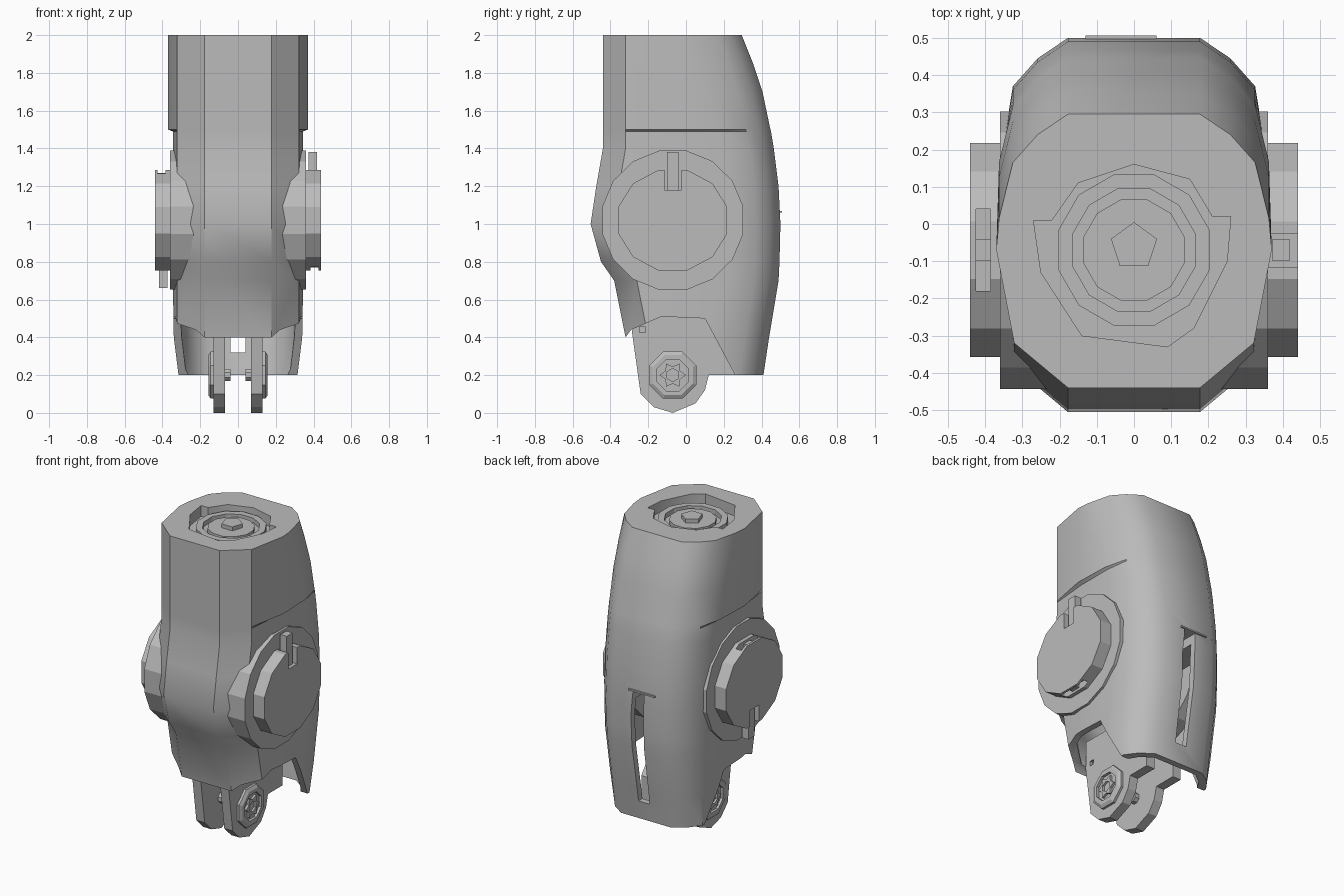
import bpy, bmesh, math

if "Cube" in bpy.data.objects:
    bpy.data.objects.remove(bpy.data.objects["Cube"], do_unlink=True)

grey = bpy.data.materials.new("plain grey")
grey.use_nodes = True
grey.diffuse_color = (0.5, 0.5, 0.5, 1)
grey.node_tree.nodes["Principled BSDF"].inputs["Base Color"].default_value = (0.5, 0.5, 0.5, 1)


def loft(name, rings):
    """Skin a list of equally long 3D rings and cap both ends."""
    bm = bmesh.new()
    loops = [[bm.verts.new(p) for p in ring] for ring in rings]
    n = len(loops[0])
    for a, b in zip(loops, loops[1:]):
        for i in range(n):
            j = (i + 1) % n
            bm.faces.new((a[i], a[j], b[j], b[i]))
    bm.faces.new(loops[0])
    bm.faces.new(loops[-1])
    bmesh.ops.recalc_face_normals(bm, faces=bm.faces)
    mesh = bpy.data.meshes.new(name)
    bm.to_mesh(mesh)
    bm.free()
    mesh.materials.append(grey)
    obj = bpy.data.objects.new(name, mesh)
    bpy.context.collection.objects.link(obj)
    return obj


def prism(name, pts, axis, lo, hi):
    """Extrude a 2D outline along an axis."""
    place = {"x": lambda p, d: (d, p[0], p[1]),
             "y": lambda p, d: (p[0], d, p[1]),
             "z": lambda p, d: (p[0], p[1], d)}[axis]
    return loft(name, [[place(p, d) for p in pts] for d in (lo, hi)])


def ngon(cu, cv, ru, rv, n, turn=0.5):
    angles = [2 * math.pi * (i + turn) / n for i in range(n)]
    return [(cu + ru * math.cos(a), cv + rv * math.sin(a)) for a in angles]


def rect(u0, u1, v0, v1):
    return [(u0, v0), (u1, v0), (u1, v1), (u0, v1)]


def cut(obj, cutter):
    cutter.hide_render = True
    mod = obj.modifiers.new("cut", "BOOLEAN")
    mod.operation, mod.solver, mod.object = "DIFFERENCE", "EXACT", cutter
    bpy.ops.object.select_all(action="DESELECT")
    bpy.context.view_layer.objects.active = obj
    obj.select_set(True)
    bpy.ops.object.modifier_apply(modifier=mod.name)
    bpy.data.objects.remove(cutter, do_unlink=True)


def section(z, w, front, back, inset=0):
    """Rounded body cross-section, mirrored left to right."""
    f, b, w, full = front + inset, back - inset, w - inset, 0.37 - inset
    half = [(0.48, b), (0.70, b - 0.055), (0.88, b - 0.13), (0.98, b - 0.28),
            (1.0, -0.07), (0.87, f + 0.12), (0.48, f)]
    right = [(min(k * full, w), y, z) for k, y in half]
    return right + [(-x, y, z) for x, y, z in reversed(right)]


# Body shell: height, half width, front, back
stations = [(0.2, 0.315, -0.30, 0.41), (0.4, 0.34, -0.32, 0.44), (0.7, 0.345, -0.38, 0.49),
            (0.8, 0.345, -0.45, 0.495), (1.0, 0.35, -0.505, 0.5), (1.2, 0.35, -0.475, 0.49),
            (1.4, 0.345, -0.44, 0.465), (1.49, 0.345, -0.44, 0.45), (1.5, 0.37, -0.44, 0.447),
            (1.7, 0.37, -0.44, 0.405), (1.85, 0.37, -0.44, 0.355), (2.0, 0.37, -0.44, 0.295)]
body = loft("body_shell", [section(*s) for s in stations])

# Hollow underside, shaped lower edge and rear slot
hollow = [(0.1,) + stations[0][1:]] + stations[:5]
cut(body, loft("hollow_cutter", [section(*s, inset=0.04) for s in hollow]))
cut(body, prism("edge_cutter", [(-0.6, 0.4), (-0.32, 0.4), (-0.29, 0.44), (-0.13, 0.51),
                                (0.1, 0.5), (0.26, 0.2), (0.26, 0.05), (-0.6, 0.05)], "x", -1, 1))
cut(body, prism("slot_cutter", [(-0.04, 0.32), (0.04, 0.32), (0.045, 0.9), (0.03, 1.06),
                                (-0.05, 1.06), (-0.045, 0.9)], "y", 0.2, 0.7))
prism("slot_lip", rect(-0.13, 0.06, 1.06, 1.07), "y", 0.48, 0.507)

# Stepped socket in the top
cut(body, prism("socket_cutter", [(-0.27, 0.01), (-0.22, 0.01), (-0.15, 0.11), (0, 0.16),
                                  (0.15, 0.12), (0.21, 0.02), (0.26, 0.02), (0.25, -0.1),
                                  (0.16, -0.28), (0.09, -0.33), (-0.14, -0.3), (-0.25, -0.13)],
                "z", 1.93, 2.1))
ring = prism("socket_ring", ngon(0, -0.07, 0.21, 0.21, 12), "z", 1.92, 1.97)
cut(ring, prism("ring_cutter", ngon(0, -0.07, 0.17, 0.17, 12), "z", 1.94, 2.1))
prism("socket_hub", ngon(0, -0.07, 0.14, 0.14, 12), "z", 1.92, 1.965)
prism("socket_post", ngon(0, -0.06, 0.065, 0.065, 5, 0.25), "z", 1.92, 1.99)

bpy.ops.object.select_all(action="DESELECT")
body.select_set(True)
bpy.context.view_layer.objects.active = body
bpy.ops.object.shade_smooth_by_angle(angle=math.radians(38))

# Pivot discs: the right side is turned upside down
CY, CZ = -0.07, 1.02
for side, label in ((1, "left"), (-1, "right")):
    def band(a, b):
        return sorted((CZ + side * a, CZ + side * b))

    prism(label + "_pivot_disc", ngon(CY, CZ, 0.38, 0.375, 16), "x", side * 0.2, side * 0.36)
    cap = prism(label + "_pivot_cap", ngon(CY, CZ, 0.298, 0.275, 12), "x", side * 0.34, side * 0.44)
    cut(cap, prism("notch_cutter", rect(CY - 0.045, CY + 0.045, *band(0.16, 0.4)),
                   "x", side * 0.362, side * 0.6))
    cut(cap, prism("pocket_cutter", rect(CY - 0.11, CY + 0.11, *band(-0.4, -0.22)),
                   "x", side * 0.385, side * 0.425))
    prism(label + "_pocket_key", rect(CY - 0.03, CY + 0.03, *band(-0.25, -0.2)),
          "x", side * 0.38, side * 0.43)
    prism(label + "_index_bar", rect(CY - 0.03, CY + 0.03, *band(0.15, 0.36)),
          "x", side * 0.372, side * 0.418)

# Lower bracket: two prongs with a bolt on each
prong_outline = [(-0.28, 0.6), (-0.285, 0.42), (-0.24, 0.1), (-0.17, 0.03), (-0.07, 0.0),
                 (0.05, 0.05), (0.1, 0.12), (0.12, 0.2), (0.27, 0.2), (0.27, 0.4), (0.12, 0.6)]
for side, label in ((1, "left"), (-1, "right")):
    prong = prism(label + "_prong", prong_outline, "x", side * 0.07, side * 0.13)
    cut(prong, prism("pin_hole_cutter", ngon(-0.23, 0.44, 0.022, 0.022, 4), "x",
                     side * 0.11, side * 0.2))
    outer, inner = ngon(CY, 0.2, 0.135, 0.135, 8), ngon(CY, 0.2, 0.115, 0.115, 8)
    bolt = loft(label + "_bolt_head", [[(side * x, y, z) for y, z in ring]
                for x, ring in ((0.12, outer), (0.145, outer), (0.157, inner))])
    cut(bolt, prism("bolt_cutter", ngon(CY, 0.2, 0.09, 0.09, 8), "x", side * 0.14, side * 0.2))
    # Six-lobed drive made from a star outline
    star = [(CY + r * math.cos(i * math.pi / 6), 0.2 + r * math.sin(i * math.pi / 6))
            for i, r in enumerate((0.07, 0.045) * 6)]
    drive = prism(label + "_bolt_drive", star, "x", side * 0.135, side * 0.155)
    cut(drive, prism("drive_cutter", ngon(CY, 0.2, 0.035, 0.035, 6), "x", side * 0.142, side * 0.2))
    prism(label + "_bolt_tip", ngon(CY, 0.2, 0.035, 0.035, 8), "x", side * 0.04, side * 0.08)

prism("bracket_bridge", rect(-0.27, 0.12, 0.52, 0.6), "x", -0.1, 0.1)
